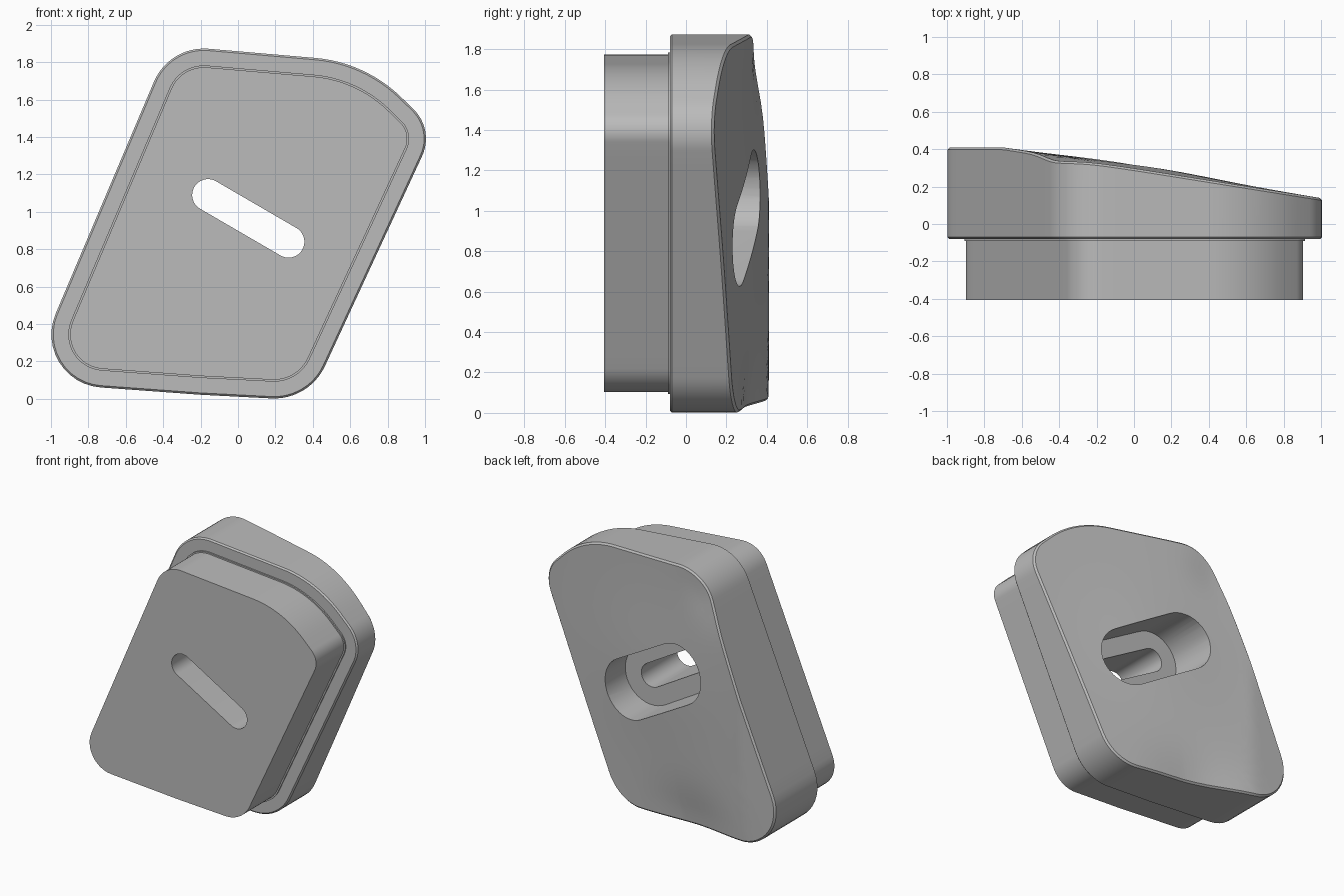
import bpy, bmesh, math
from mathutils import Vector

if "Cube" in bpy.data.objects:
    bpy.data.objects.remove(bpy.data.objects["Cube"], do_unlink=True)

grey = bpy.data.materials.new("plain grey")
grey.use_nodes = True
colour = (0.5, 0.5, 0.5, 1)
grey.diffuse_color = colour
grey.node_tree.nodes["Principled BSDF"].inputs["Base Color"].default_value = colour

# Plate corners, counter-clockwise from the front: x, z, rounding radius
CORNERS = [(-1.13, 0.09, 0.284), (-0.2, 0.022, 1.5), (0.38, -0.008, 0.3),
           (1.05, 1.44, 0.22), (0.68, 1.8, 0.75), (-0.367, 1.89, 0.29)]
SLOT_ENDS = Vector((-0.16, 1.09)), Vector((0.27, 0.84))
MIDDLE = Vector((0, 0.95))


def rounded_outline(corners, steps=12, spacing=0.08):
    """Points with outward normals around a polygon with rounded corners."""
    arcs = []
    for i, (x, z, r) in enumerate(corners):
        p = Vector((x, z))
        d0 = (p - Vector(corners[i - 1][:2])).normalized()
        d1 = (Vector(corners[(i + 1) % len(corners)][:2]) - p).normalized()
        n0, n1 = Vector((d0.y, -d0.x)), Vector((d1.y, -d1.x))
        turn = n0.angle(n1)
        centre = p - (n0 + n1).normalized() * r / math.cos(turn / 2)
        a0 = math.atan2(n0.y, n0.x)
        arc = []
        for k in range(steps + 1):
            a = a0 + turn * k / steps
            n = Vector((math.cos(a), math.sin(a)))
            arc.append((centre + n * r, n))
        arcs.append(arc)
    outline = []
    for i, arc in enumerate(arcs):
        outline += arc
        (p, n), (q, _) = arc[-1], arcs[(i + 1) % len(arcs)][0]
        count = max(1, int((q - p).length / spacing))
        outline += [(p.lerp(q, k / count), n) for k in range(1, count)]
    return outline


def back_y(p):
    """Sloping, softly warped back surface."""
    y = min(0.41, 0.41 - 0.158 * (p.x + 0.72))
    y += 0.025 * math.exp(-((p.x - 0.05) ** 2 + (p.y - 1.0) ** 2) / 0.25)
    y -= 0.04 * math.exp(-((p.x + 0.3) / 0.3) ** 2 - (p.y / 0.25) ** 2)
    y -= 0.025 * math.exp(-((p.x + 0.45) / 0.2) ** 2 - ((p.y - 1.75) / 0.2) ** 2)
    return min(y, 0.41)


def finish(bm, name):
    bmesh.ops.recalc_face_normals(bm, faces=bm.faces)
    mesh = bpy.data.meshes.new(name)
    bm.to_mesh(mesh)
    bm.free()
    mesh.materials.append(grey)
    ob = bpy.data.objects.new(name, mesh)
    bpy.context.collection.objects.link(ob)
    return ob


def bridge(bm, a, b):
    for i in range(len(a)):
        j = (i + 1) % len(a)
        bm.faces.new((a[i], a[j], b[j], b[i]))


# Body: inset plug, small lip, flange and warped back
outline = rounded_outline(CORNERS)
bm = bmesh.new()
rings = []
for inset, y in [(0.1, -0.405), (0.1, -0.09), (0.09, -0.09), (0.09, -0.08),
                 (0.01, -0.08), (0, -0.07)]:
    rings.append([bm.verts.new((p.x - n.x * inset, y, p.y - n.y * inset))
                  for p, n in outline])
rings.append([bm.verts.new((p.x, back_y(p) - 0.012, p.y)) for p, n in outline])
for t in [k / 16 for k in range(16)]:
    ring = []
    for p, n in outline:
        q = (p - n * 0.012).lerp(MIDDLE, t)
        ring.append(bm.verts.new((q.x, back_y(q), q.y)))
    rings.append(ring)
for a, b in zip(rings, rings[1:]):
    bridge(bm, a, b)
bm.faces.new(rings[0])
bm.faces.new(rings[-1])
body = finish(bm, "plug_body")


def slot_cutter(name, radius, y0, y1, steps=20):
    """Stadium-shaped prism running along y."""
    axis = SLOT_ENDS[1] - SLOT_ENDS[0]
    start = math.atan2(axis.y, axis.x)
    bm = bmesh.new()
    loops = []
    for y in (y0, y1):
        loop = []
        for end, offset in zip(SLOT_ENDS, (math.pi / 2, -math.pi / 2)):
            for k in range(steps + 1):
                a = start + offset + math.pi * k / steps
                loop.append(bm.verts.new((end.x + radius * math.cos(a), y,
                                          end.y + radius * math.sin(a))))
        loops.append(loop)
    bridge(bm, *loops)
    for loop in loops:
        bm.faces.new(loop)
    cutter = finish(bm, name)
    cutter.hide_render = True
    return cutter


# Narrow through slot and its wide recess at the back
bpy.context.view_layer.objects.active = body
body.select_set(True)
for cutter in (slot_cutter("through_slot_cutter", 0.085, -0.6, 0.6),
               slot_cutter("recess_cutter", 0.213, 0.0, 0.7)):
    mod = body.modifiers.new("slot", "BOOLEAN")
    mod.operation = "DIFFERENCE"
    mod.solver = "EXACT"
    mod.object = cutter
    bpy.ops.object.modifier_apply(modifier=mod.name)
    bpy.data.objects.remove(cutter, do_unlink=True)

bpy.ops.object.shade_smooth_by_angle(angle=math.radians(30))
